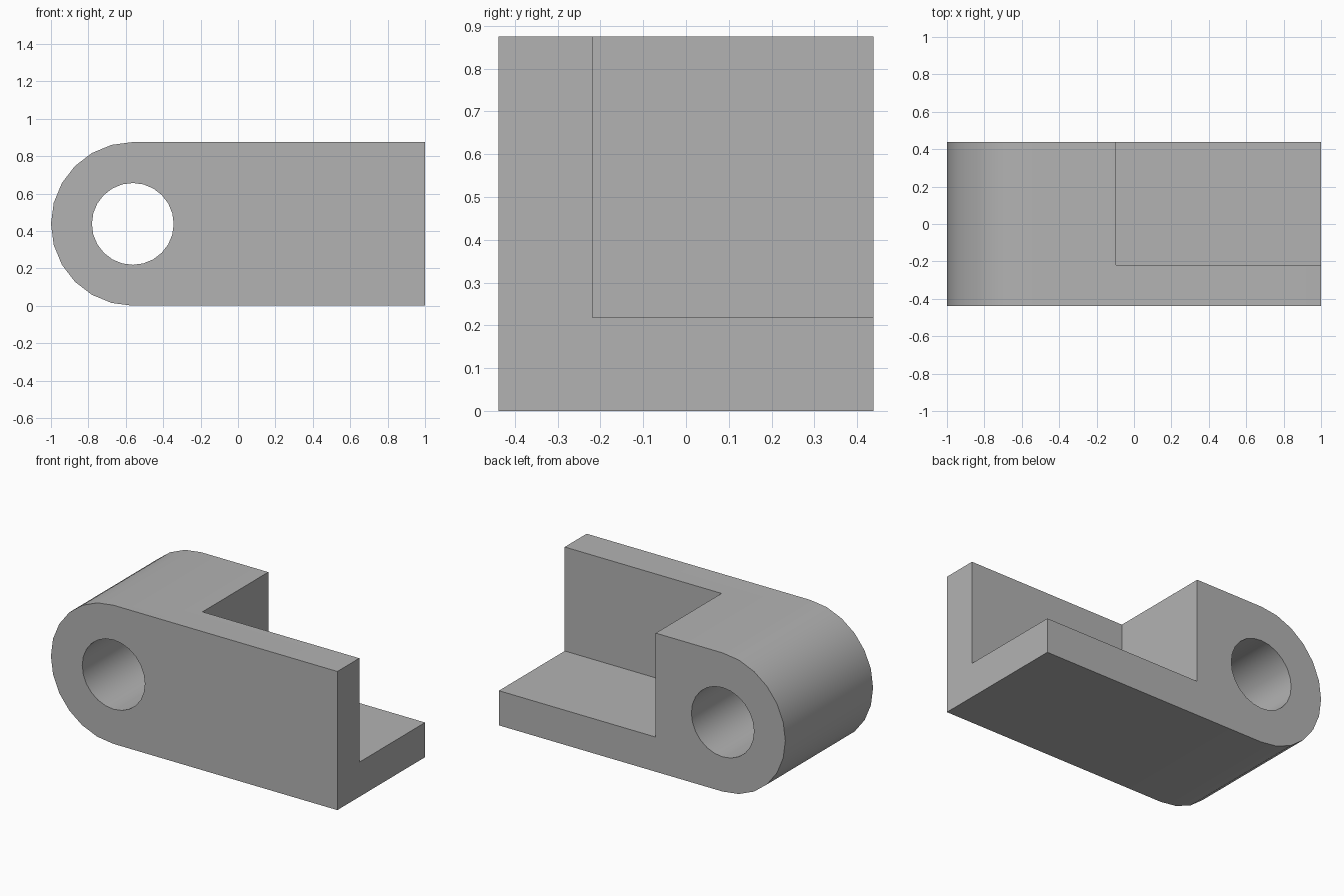
import bpy
import bmesh
from math import cos, sin, pi, radians

if "Cube" in bpy.data.objects:
    bpy.data.objects.remove(bpy.data.objects["Cube"], do_unlink=True)

HEIGHT = 0.875              # also the depth of the block
R = HEIGHT / 2              # rounded end radius
EYE_X = R - 1               # centre of the rounded end and its hole
WALL = HEIGHT / 4           # thickness of the upright wall and the floor
NOTCH_X = -0.095
STEPS = 12                  # facets in a half circle


def arc(radius, start, count):
    return [(EYE_X + radius * cos(start + pi * i / STEPS),
             R + radius * sin(start + pi * i / STEPS)) for i in range(count)]


def prism(name, outline, y0, y1):
    """Extrude an (x, z) outline from y0 to y1."""
    bm = bmesh.new()
    face = bm.faces.new([bm.verts.new((x, y0, z)) for x, z in outline])
    moved = bmesh.ops.extrude_face_region(bm, geom=[face])["geom"]
    verts = [v for v in moved if isinstance(v, bmesh.types.BMVert)]
    bmesh.ops.translate(bm, verts=verts, vec=(0, y1 - y0, 0))
    bmesh.ops.recalc_face_normals(bm, faces=bm.faces)
    mesh = bpy.data.meshes.new(name)
    bm.to_mesh(mesh)
    bm.free()
    obj = bpy.data.objects.new(name, mesh)
    bpy.context.collection.objects.link(obj)
    return obj


# Block with one rounded end
bracket = prism("bracket", [(1, 0), (1, HEIGHT)] + arc(R, pi / 2, STEPS + 1), -R, R)

# Hole through the rounded end, and the notch leaving a wall and a floor
cutters = [
    prism("hole_cutter", arc(R / 2, 0, 2 * STEPS), -1, 1),
    prism("notch_cutter", [(NOTCH_X, WALL), (2, WALL), (2, 2), (NOTCH_X, 2)], -WALL, 1),
]

bpy.ops.object.select_all(action="DESELECT")
bracket.select_set(True)
bpy.context.view_layer.objects.active = bracket
for cutter in cutters:
    cutter.hide_render = True
    cut = bracket.modifiers.new(cutter.name, "BOOLEAN")
    cut.operation = "DIFFERENCE"
    cut.solver = "EXACT"
    cut.object = cutter
    bpy.ops.object.modifier_apply(modifier=cut.name)
    bpy.data.objects.remove(cutter, do_unlink=True)

# Smooth curved faces, sharp corners
bpy.ops.object.shade_smooth_by_angle(angle=radians(30))

# Plain grey
grey = bpy.data.materials.new("grey")
grey.use_nodes = True
colour = (0.45, 0.45, 0.45, 1)
grey.diffuse_color = colour
grey.node_tree.nodes["Principled BSDF"].inputs["Base Color"].default_value = colour
bracket.data.materials.clear()
bracket.data.materials.append(grey)
